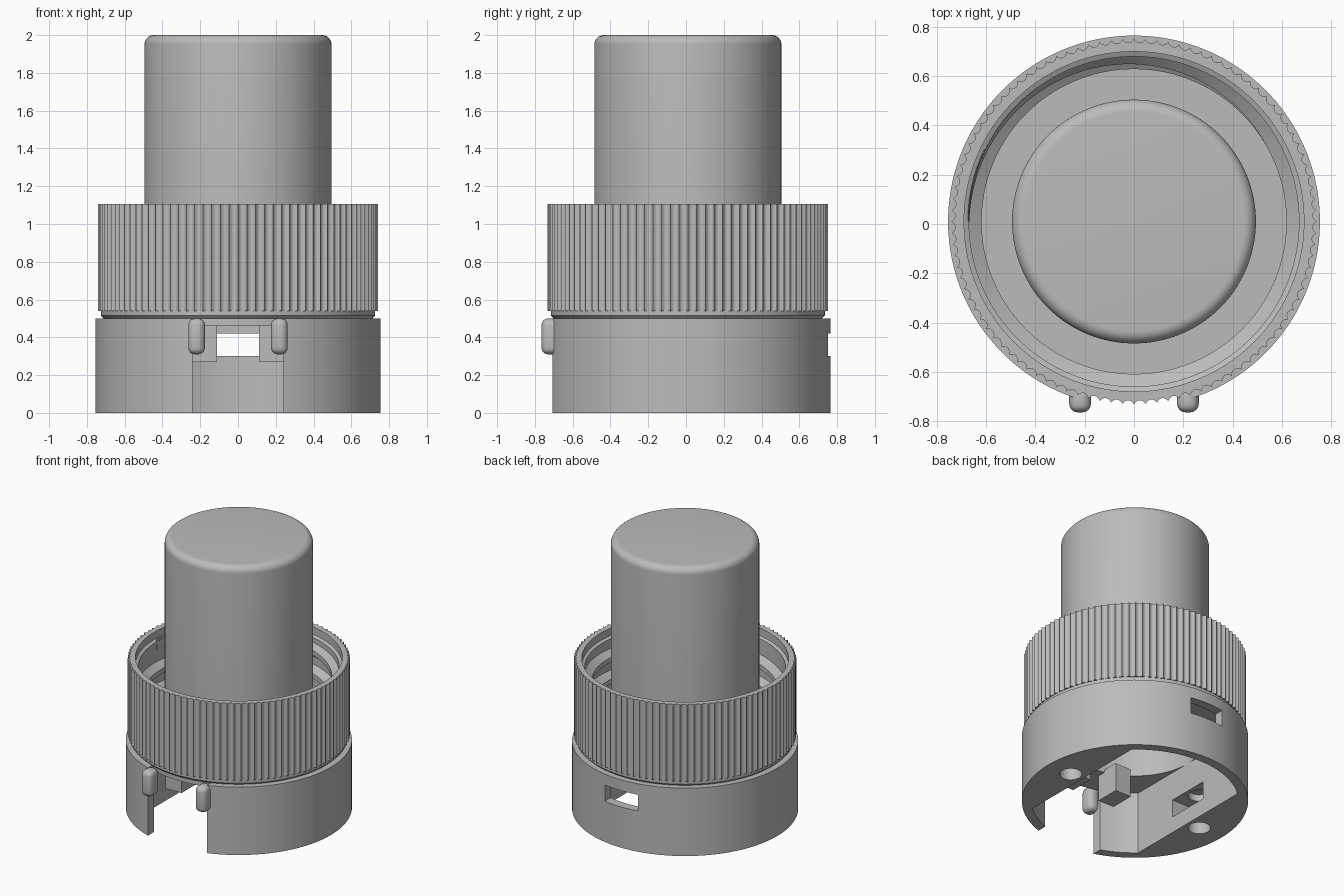
import bpy, bmesh, math

cube = bpy.data.objects.get("Cube")
if cube:
    bpy.data.objects.remove(cube, do_unlink=True)

CY = 0.01  # axis of the turned parts
grey = bpy.data.materials.new("plain_grey")
grey.use_nodes = True
grey.diffuse_color = (0.5, 0.5, 0.5, 1)
grey.node_tree.nodes["Principled BSDF"].inputs["Base Color"].default_value = (0.5, 0.5, 0.5, 1)


def finish(name, bm, smooth=True):
    bmesh.ops.remove_doubles(bm, verts=bm.verts, dist=1e-5)
    bmesh.ops.recalc_face_normals(bm, faces=bm.faces)
    mesh = bpy.data.meshes.new(name)
    bm.to_mesh(mesh)
    bm.free()
    mesh.materials.append(grey)
    obj = bpy.data.objects.new(name, mesh)
    bpy.context.collection.objects.link(obj)
    if smooth:
        shade(obj)
    return obj


def shade(obj):
    bpy.ops.object.select_all(action='DESELECT')
    obj.select_set(True)
    bpy.context.view_layer.objects.active = obj
    bpy.ops.object.shade_smooth_by_angle(angle=math.radians(35))


def skin(bm, rings, close_u, close_v):
    """Bridge rows of points with quads."""
    rows = [[bm.verts.new(p) for p in ring] for ring in rings]
    n, m = len(rows), len(rows[0])
    for i in range(n if close_u else n - 1):
        for j in range(m if close_v else m - 1):
            a, b = rows[i], rows[(i + 1) % n]
            k = (j + 1) % m
            bm.faces.new((a[j], a[k], b[k], b[j]))
    return rows


def lathe(name, profile, segs, closed=True, groove=lambda a, r: 0):
    bm = bmesh.new()
    rings = []
    for r, z in profile:
        ring = []
        for j in range(segs):
            a = math.tau * j / segs
            q = r - groove(a, r)
            ring.append((q * math.cos(a), CY + q * math.sin(a), z))
        rings.append(ring)
    skin(bm, rings, closed, True)
    bmesh.ops.dissolve_degenerate(bm, dist=1e-5, edges=bm.edges)
    return finish(name, bm)


def box(name, x, y, z, bevel=0.0):
    bm = bmesh.new()
    bmesh.ops.create_cube(bm, size=1)
    for v in bm.verts:
        v.co = [s[0] + (c + 0.5) * (s[1] - s[0]) for c, s in zip(v.co, (x, y, z))]
    if bevel:
        bmesh.ops.bevel(bm, geom=bm.edges[:], offset=bevel, segments=4,
                        profile=0.5, affect='EDGES')
    return finish(name, bm, bevel > 0)


def cylinder(name, r, x, z0, z1, segs=128):
    bm = bmesh.new()
    bmesh.ops.create_cone(bm, cap_ends=True, segments=segs, radius1=r, radius2=r, depth=z1 - z0)
    bmesh.ops.translate(bm, verts=bm.verts, vec=(x, CY, (z0 + z1) / 2))
    return finish(name, bm, False)


def boolean(obj, tool, operation='DIFFERENCE'):
    mod = obj.modifiers.new("cut", 'BOOLEAN')
    mod.operation, mod.solver, mod.object = operation, 'EXACT', tool
    graph = bpy.context.evaluated_depsgraph_get()
    mesh = bpy.data.meshes.new_from_object(obj.evaluated_get(graph))
    obj.modifiers.clear()
    obj.data = mesh
    bpy.data.objects.remove(tool, do_unlink=True)


# Base: drum with a channel, front slot, rear window, screw holes and nut pockets
base = cylinder("base", 0.755, 0, 0, 0.5, 160)
channel = cylinder("channel", 0.69, 0, -0.1, 0.6, 160)
boolean(channel, box("channel_width", (-0.46, 0.46), (-1, 1), (-0.2, 0.7)), 'INTERSECT')
boolean(base, channel)
boolean(base, box("slot", (-0.24, 0.24), (-0.9, -0.5), (-0.1, 0.6)))
boolean(base, box("window", (-0.135, 0.135), (0.5, 0.9), (0.3, 0.42)))
for s in (-1, 1):
    boolean(base, cylinder("screw_hole", 0.075, s * 0.56, -0.1, 0.3, 32))
    boolean(base, box("nut_pocket", sorted((s * 0.4, s * 0.66)), (CY - 0.16, CY + 0.16), (0.12, 0.25)))
shade(base)

# Collar: knurled ring with a floor and a stepped lip
RIBS = 100


def knurl(a, r):
    return 0.016 * abs(math.sin(a * RIBS / 2)) ** 0.7 if r == 0.742 else 0


lathe("collar", [(0.47, 0.46), (0.695, 0.46), (0.695, 0.5), (0.71, 0.5), (0.725, 0.515),
                 (0.725, 0.54), (0.742, 0.54), (0.742, 1.105), (0.69, 1.105),
                 (0.69, 1.05), (0.67, 1.04), (0.67, 0.54), (0.47, 0.54)],
      RIBS * 6, groove=knurl)

# Internal screw thread, fading out at both ends
bm = bmesh.new()
TURNS, STEPS, PITCH = 2.5, 96, 0.16
count = int(TURNS * STEPS)
sections = []
for i in range(count + 1):
    a = math.tau * i / STEPS
    z = 0.6 + PITCH * i / STEPS
    depth = 0.05 * min(1, i / 20, (count - i) / 40) + 0.001
    section = []
    for r, h in ((0.675, -0.055), (0.67 - depth, -0.018), (0.67 - depth, 0.018), (0.675, 0.055)):
        section.append((r * math.cos(a), CY + r * math.sin(a), z + h))
    sections.append(section)
rows = skin(bm, sections, False, True)
bm.faces.new(rows[0])
bm.faces.new(rows[-1])
finish("thread", bm)

# Post: hollow capped tube with a rounded top edge
FILLET = 0.05
outer = [(0.495, 0.46)]
for i in range(9):
    t = math.pi / 2 * i / 8
    outer.append((0.495 - FILLET + FILLET * math.cos(t), 2 - FILLET + FILLET * math.sin(t)))
lathe("post", outer + [(0, 2), (0, 1.95), (0.46, 1.95), (0.46, 0.46)], 128)

# Latch blocks under the collar floor and rounded grips beside the slot
for side, s in (("left", 1), ("right", -1)):
    box("latch_block_" + side, sorted((s * 0.11, s * 0.24)), (-0.5, -0.32), (0.27, 0.48))
    box("grip_" + side, sorted((s * 0.175, s * 0.263)), (-0.765, -0.66), (0.31, 0.5), 0.035)
